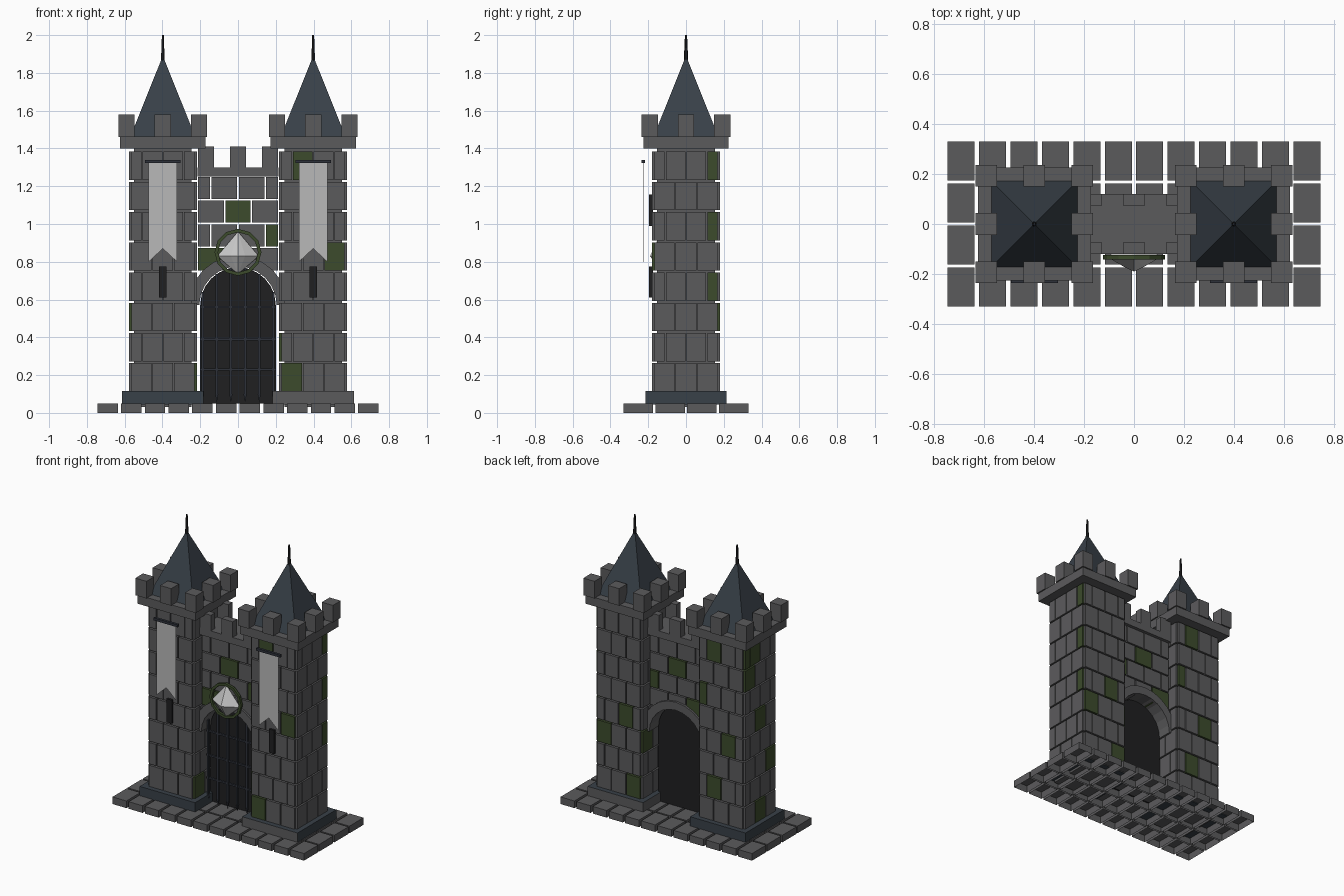
import bpy, bmesh, math
from mathutils import Matrix, Vector

if "Cube" in bpy.data.objects:
    bpy.data.objects.remove(bpy.data.objects["Cube"])


def mat(name, r, g, b):
    m = bpy.data.materials.new(name)
    m.diffuse_color = (r, g, b, 1)
    m.use_nodes = True
    m.node_tree.nodes["Principled BSDF"].inputs["Base Color"].default_value = m.diffuse_color
    return m


STONE = mat("grey_stone", 0.105, 0.104, 0.108)
MOSS = mat("mossy_stone", 0.045, 0.07, 0.025)
SLATE = mat("blue_slate", 0.04, 0.052, 0.065)
DARK = mat("near_black", 0.014, 0.014, 0.015)
IRON = mat("dark_iron", 0.027, 0.031, 0.042)
CLOTH = mat("pale_cloth", 0.48, 0.48, 0.48)
GEM = mat("pale_crystal", 0.58, 0.58, 0.58)
TX = 0.398  # tower centre


def finish(bm, name, mats):
    me = bpy.data.meshes.new(name)
    bmesh.ops.recalc_face_normals(bm, faces=bm.faces)
    bm.to_mesh(me)
    bm.free()
    ob = bpy.data.objects.new(name, me)
    bpy.context.collection.objects.link(ob)
    for m in mats:
        me.materials.append(m)
    return ob


def box(bm, x0, x1, y0, y1, z0, z1, mi=0, rot=None):
    """Add an axis-aligned box, optionally transformed by a matrix."""
    m = Matrix.Translation(((x0 + x1) / 2, (y0 + y1) / 2, (z0 + z1) / 2)) @ \
        Matrix.Diagonal((x1 - x0, y1 - y0, z1 - z0, 1))
    vs = bmesh.ops.create_cube(bm, size=1, matrix=(rot or Matrix()) @ m)["verts"]
    for f in {f for v in vs for f in v.link_faces}:
        f.material_index = mi
    return vs


def cone(bm, x, y, z0, z1, r0, r1, n, turn=0):
    m = Matrix.Translation((x, y, (z0 + z1) / 2)) @ Matrix.Rotation(turn, 4, 'Z')
    bmesh.ops.create_cone(bm, cap_ends=True, segments=n, radius1=r0, radius2=r1,
                          depth=z1 - z0, matrix=m)


def prism(bm, pts, y0, y1):
    """Extrude an x-z outline from y0 to y1."""
    f = bm.faces.new([bm.verts.new((x, y0, z)) for x, z in pts])
    ext = bmesh.ops.extrude_face_region(bm, geom=[f])["geom"]
    bmesh.ops.translate(bm, vec=(0, y1 - y0, 0),
                        verts=[v for v in ext if isinstance(v, bmesh.types.BMVert)])


# paving: 12 x 4 hollow tiles
bm = bmesh.new()
for i in range(12):
    for j in range(4):
        x, y = (i - 5.5) * 0.1255, (j - 1.5) * 0.168
        vs = box(bm, x - 0.054, x + 0.054, y - 0.078, y + 0.078, 0, 0.05)
        bottom = [f for f in vs[0].link_faces] + [f for v in vs for f in v.link_faces]
        low = {f for f in bottom if all(v.co.z < 0.001 for v in f.verts)}
        bmesh.ops.delete(bm, geom=list(low), context='FACES_ONLY')
finish(bm, "paving_tiles", [STONE])

# mossy bricks as (side, course, brick); sides: 0 front, 1 right, 2 back, 3 left
MOSSY = {-1: {(3, 7, 1), (3, 7, 0), (3, 6, 0), (3, 4, 1), (1, 0, 0), (2, 7, 1),
              (2, 3, 2), (2, 1, 1), (3, 2, 2), (3, 0, 1), (2, 5, 0)},
         1: {(0, 7, 1), (0, 4, 2), (0, 0, 0), (1, 7, 3), (1, 5, 3), (3, 1, 3),
             (3, 2, 0), (2, 0, 2), (2, 3, 2), (2, 2, 0), (1, 3, 3)}}
BONDS = ([-0.17, -0.0575, 0.0575, 0.17], [-0.17, -0.11, 0, 0.11, 0.17])

for s, side_name in ((-1, "left"), (1, "right")):
    cx = s * TX
    # tower core and brick courses
    bm = bmesh.new()
    box(bm, cx - 0.153, cx + 0.153, -0.153, 0.153, 0.03, 1.42)
    for side in range(4):
        rot = Matrix.Translation((cx, 0, 0)) @ Matrix.Rotation(side * math.pi / 2, 4, 'Z')
        for row in range(8):
            joints = BONDS[row % 2]
            z = 0.113 + row * 0.16
            for k in range(len(joints) - 1):
                box(bm, joints[k] + 0.003, joints[k + 1] - 0.003, -0.18, -0.14, z, z + 0.15,
                    int((side, row, k) in MOSSY[s]), rot)
    finish(bm, side_name + "_tower_bricks", [STONE, MOSS])

    # plinth
    bm = bmesh.new()
    vs = box(bm, cx - 0.215, cx + 0.215, -0.215, 0.215, 0.045, 0.115)
    if s > 0:
        for f in bm.faces:
            f.normal_update()
            f.material_index = int(f.normal.y ** 2 > 0.5 or f.normal.x < -0.5)
    finish(bm, side_name + "_plinth", [SLATE, STONE])

    # parapet with eight merlons
    bm = bmesh.new()
    box(bm, cx - 0.226, cx + 0.226, -0.226, 0.226, 1.40, 1.462)
    for i in (-1, 0, 1):
        for j in (-1, 0, 1):
            if i or j:
                x, y = cx + i * 0.192, j * 0.192
                box(bm, x - 0.043, x + 0.043, y - 0.043, y + 0.043, 1.46, 1.58)
    finish(bm, side_name + "_parapet", [STONE])

    # pyramid roof and spike
    bm = bmesh.new()
    cone(bm, cx, 0, 1.462, 1.89, 0.172 * math.sqrt(2), 0, 4, math.pi / 4)
    finish(bm, side_name + "_roof", [SLATE])
    bm = bmesh.new()
    cone(bm, cx, 0, 1.85, 1.93, 0.011, 0.009, 6)
    cone(bm, cx, 0, 1.93, 2.0, 0.008, 0.006, 6)
    finish(bm, side_name + "_spike", [DARK])

    # arrow slits
    bm = bmesh.new()
    for z in (0.61, 0.99):
        box(bm, cx - 0.02, cx + 0.02, -0.195, -0.175, z, z + 0.165)
    finish(bm, side_name + "_arrow_slits", [DARK])

    # swallow-tailed banner and its rod
    bm = bmesh.new()
    tail = [(-0.075, 1.33), (-0.075, 0.80), (0, 0.87), (0.075, 0.80), (0.075, 1.33)]
    prism(bm, [(cx + x, z) for x, z in tail], -0.227, -0.225)
    finish(bm, side_name + "_banner", [CLOTH])
    bm = bmesh.new()
    box(bm, cx - 0.094, cx + 0.094, -0.236, -0.218, 1.322, 1.34)
    finish(bm, side_name + "_banner_rod", [IRON])

# gate wall bricks, kept clear of the arch
ZC, RI, RO = 0.57, 0.205, 0.262
bm = bmesh.new()
WALL = ([-0.215, -0.145, 0, 0.145, 0.215], [-0.215, -0.07, 0.07, 0.215])
WALL_MOSS = {(0, 0), (1, 3), (2, 1)}
for row in range(4):
    joints = WALL[(row + 1) % 2]
    z = 0.755 + row * 0.126
    for k in range(len(joints) - 1):
        z0 = 0.82 if row == 0 and k == 1 else z
        box(bm, joints[k] + 0.004, joints[k + 1] - 0.004, -0.1, 0.1, z0, z + 0.117,
            int((row, k) in WALL_MOSS))
finish(bm, "gate_wall_bricks", [STONE, MOSS])

# walkway and its merlons
bm = bmesh.new()
box(bm, -0.215, 0.215, -0.12, 0.12, 1.252, 1.30)
for x in (-0.17, 0, 0.17):
    for y in (-0.097, 0.097):
        box(bm, x - 0.043, x + 0.043, y - 0.023, y + 0.023, 1.298, 1.41)
finish(bm, "gate_walkway", [STONE])


# arch ring
def arc(r, n=12):
    return [(r * math.cos(math.pi * i / n), ZC + r * math.sin(math.pi * i / n))
            for i in range(n + 1)]


bm = bmesh.new()
inner, outer = arc(RI), arc(RO)
for i in range(12):
    prism(bm, [inner[i], outer[i], outer[i + 1], inner[i + 1]], -0.115, 0.115)
finish(bm, "gate_arch", [STONE])

# door leaf
bm = bmesh.new()
prism(bm, [(-0.2, 0.05), (0.2, 0.05)] + arc(0.2), -0.02, 0.02)
finish(bm, "gate_door", [DARK])

# portcullis with pointed bars
bm = bmesh.new()
for i in range(6):
    x = (i - 2.5) * 0.075
    top = ZC + math.sqrt(0.2 ** 2 - x * x)
    box(bm, x - 0.007, x + 0.007, -0.067, -0.053, 0.10, top)
    cone(bm, x, -0.06, 0.055, 0.10, 0, 0.012, 4, math.pi / 4)
for z in (0.23, 0.39, 0.56):
    box(bm, -0.2, 0.2, -0.064, -0.05, z - 0.006, z + 0.006)
finish(bm, "portcullis", [IRON])

# emblem ring
bm = bmesh.new()
n = 12
for i in range(n):
    a, b = (2 * math.pi * k / n for k in (i, i + 1))
    prism(bm, [(r * math.cos(t), 0.85 + r * math.sin(t))
               for r, t in ((0.106, a), (0.124, a), (0.124, b), (0.106, b))], -0.142, -0.124)
finish(bm, "emblem_ring", [MOSS])

# faceted crystal: a waist of eight points between two tips
bm = bmesh.new()
waist = [(0.11, 0), (0.038, -0.042), (0, -0.06), (-0.038, -0.042),
         (-0.11, 0), (-0.038, 0.035), (0, 0.04), (0.038, 0.035)]
ring = [bm.verts.new((x, -0.13 + y, 0.83)) for x, y in waist]
tips = [bm.verts.new((0, -0.13, z)) for z in (0.96, 0.735)]
for i in range(8):
    for t in tips:
        bm.faces.new((ring[i], ring[(i + 1) % 8], t))
finish(bm, "emblem_crystal", [GEM])
